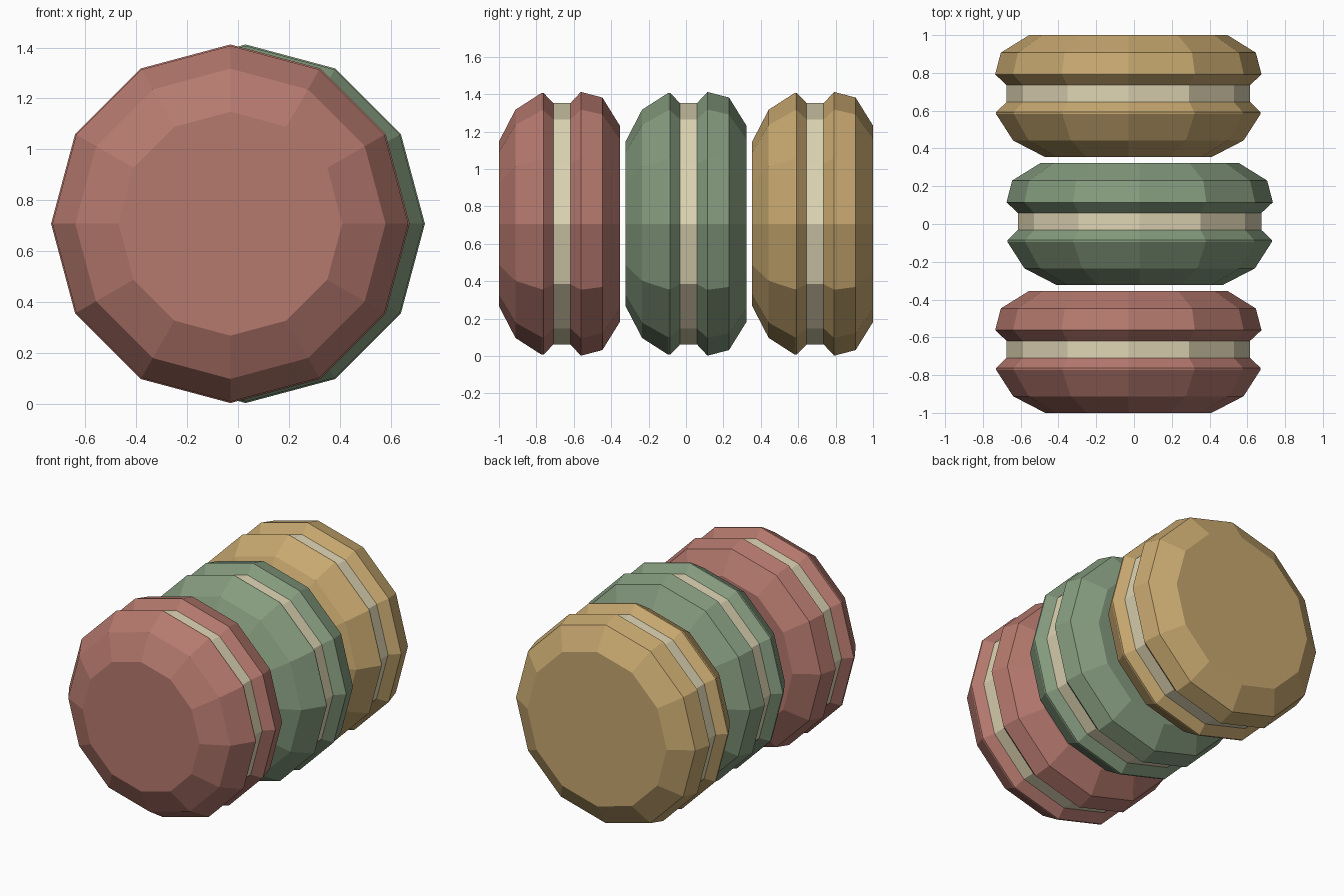
import bpy
import bmesh
from math import sin, cos, pi

cube = bpy.data.objects.get("Cube")
if cube:
    bpy.data.objects.remove(cube, do_unlink=True)

SIDES = 12
CENTRE_Z = 0.707
SPACING = 0.677


def make_material(name, rgb):
    mat = bpy.data.materials.new(name)
    mat.use_nodes = True
    colour = (*rgb, 1.0)
    mat.diffuse_color = colour
    mat.node_tree.nodes["Principled BSDF"].inputs["Base Color"].default_value = colour
    return mat


def lathe(name, profile, location, mat):
    """Turn (y, radius) points around the y axis into a closed, faceted solid."""
    bm = bmesh.new()
    rings = []
    for y, r in profile:
        angles = [2 * pi * i / SIDES for i in range(SIDES)]
        rings.append([bm.verts.new((r * cos(a), y, r * sin(a))) for a in angles])
    for a, b in zip(rings, rings[1:]):
        for i in range(SIDES):
            j = (i + 1) % SIDES
            bm.faces.new((a[i], a[j], b[j], b[i]))
    bm.faces.new(rings[0])
    bm.faces.new(rings[-1])
    bmesh.ops.recalc_face_normals(bm, faces=bm.faces)
    mesh = bpy.data.meshes.new(name)
    bm.to_mesh(mesh)
    bm.free()
    mesh.materials.append(mat)
    obj = bpy.data.objects.new(name, mesh)
    obj.location = location
    bpy.context.collection.objects.link(obj)
    return obj


# Domed front shell, flatter back shell and the filling between them
FRONT_SHELL = [(-0.323, 0.44), (-0.235, 0.61), (-0.095, 0.70), (-0.085, 0.70), (-0.03, 0.643)]
BACK_SHELL = [(0.057, 0.643), (0.115, 0.705), (0.23, 0.675), (0.323, 0.525)]
FILLING = [(-0.04, 0.645), (0.067, 0.645)]

cream = make_material("cream", (0.73, 0.66, 0.45))
biscuits = [
    ("red", (0.46, 0.19, 0.155), -0.03),
    ("green", (0.235, 0.33, 0.21), 0.03),
    ("gold", (0.57, 0.39, 0.16), -0.03),
]

# Three sandwich biscuits in a row, the middle one shifted sideways
for index, (colour, rgb, x) in enumerate(biscuits):
    mat = make_material(colour + " shell", rgb)
    place = (x, (index - 1) * SPACING, CENTRE_Z)
    lathe(colour + "_front_shell", FRONT_SHELL, place, mat)
    lathe(colour + "_back_shell", BACK_SHELL, place, mat)
    lathe(colour + "_filling", FILLING, place, cream)
